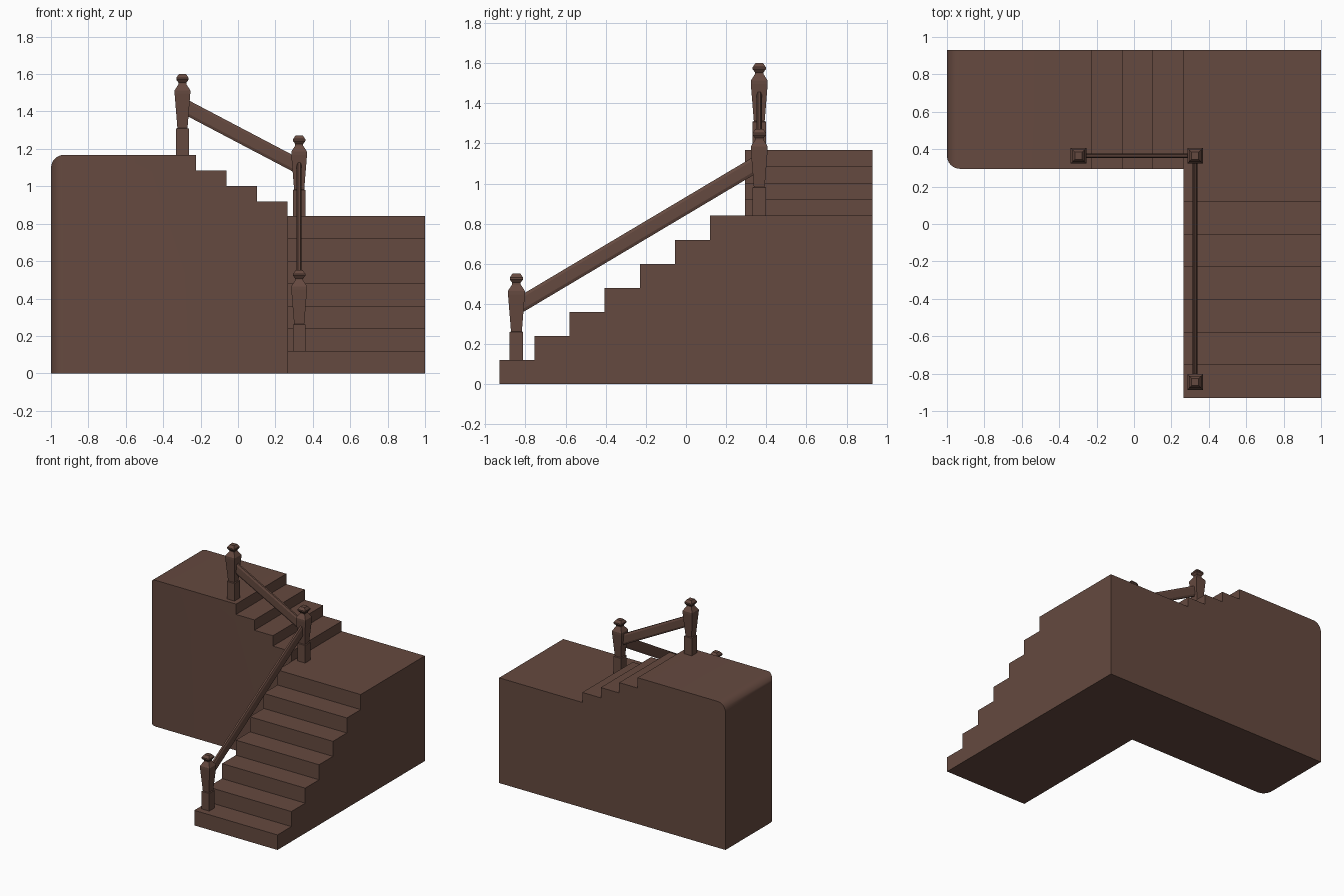
import bpy, bmesh, math
from mathutils import Vector

if "Cube" in bpy.data.objects:
    bpy.data.objects.remove(bpy.data.objects["Cube"])

wood = bpy.data.materials.new("brown_wood")
wood.diffuse_color = (0.13, 0.067, 0.05, 1)
wood.use_nodes = True
wood.node_tree.nodes["Principled BSDF"].inputs["Base Color"].default_value = wood.diffuse_color


def finish(bm, name):
    bmesh.ops.recalc_face_normals(bm, faces=bm.faces)
    me = bpy.data.meshes.new(name)
    bm.to_mesh(me)
    bm.free()
    ob = bpy.data.objects.new(name, me)
    me.materials.append(wood)
    bpy.context.collection.objects.link(ob)
    return ob


def loft(bm, rings):
    """Skin a list of point rings and cap both ends."""
    vs = [[bm.verts.new(p) for p in r] for r in rings]
    n = len(vs[0])
    for a, b in zip(vs, vs[1:]):
        for i in range(n):
            bm.faces.new((a[i], a[(i + 1) % n], b[(i + 1) % n], b[i]))
    bm.faces.new(vs[0])
    bm.faces.new(vs[-1])


def step_profile(start, run, rise0, rise, count, end):
    """Stepped outline as (distance, height) pairs, closed down to the floor."""
    pts = [(start, 0)]
    for i in range(count):
        z = rise0 + rise * i
        pts += [(start + run * i, z),
                (start + run * (i + 1) if i < count - 1 else end, z)]
    return pts + [(end, 0)]


IN_X, IN_Y, BACK = 0.265, 0.295, 0.93

# Lower flight with the landing
bm = bmesh.new()
prof = step_profile(-BACK, 0.175, 0.12, 0.12, 7, BACK)
loft(bm, [[(x, y, z) for y, z in prof] for x in (IN_X, 1.0)])
stairs = finish(bm, "stair_body")

# Upper flight with the top platform, rounded at its far end
bm = bmesh.new()
prof = step_profile(-IN_X, 0.163, 0.92, 0.0827, 4, 1.0)
loft(bm, [[(-d, y, z) for d, z in prof] for y in (IN_Y, BACK)])
edges = []
for e in bm.edges:
    a, b = (v.co for v in e.verts)
    if max(a.x, b.x) < -0.99:
        upright_front = max(a.y, b.y) < IN_Y + 0.01
        top = min(a.z, b.z) > 1.0
        if upright_front or top:
            edges.append(e)
bmesh.ops.bevel(bm, geom=edges, offset=0.07, segments=6, profile=0.5,
                affect='EDGES')
upper = finish(bm, "upper_flight")

# Join the flights into one solid
mod = stairs.modifiers.new("join", 'BOOLEAN')
mod.operation, mod.solver, mod.object = 'UNION', 'EXACT', upper
bpy.context.view_layer.objects.active = stairs
stairs.select_set(True)
bpy.ops.object.modifier_apply(modifier="join")
bpy.data.objects.remove(upper)
bpy.ops.object.shade_smooth_by_angle(angle=math.radians(30))

# Square newel posts: block, flared shaft, neck, faceted finial
POST = [(0.034, 0), (0.034, 0.14), (0.027, 0.143), (0.042, 0.328),
        (0.042, 0.345), (0.021, 0.378), (0.021, 0.386), (0.033, 0.402),
        (0.033, 0.412), (0.019, 0.432)]
BASES = {"bottom_newel": Vector((0.327, -0.845, 0.12)),
         "landing_newel": Vector((0.327, 0.365, 0.84)),
         "top_newel": Vector((-0.297, 0.365, 1.168))}
for name, base in BASES.items():
    bm = bmesh.new()
    loft(bm, [[base + Vector((sx * r, sy * r, z))
               for sx, sy in ((-1, -1), (1, -1), (1, 1), (-1, 1))]
              for r, z in POST])
    finish(bm, name)


# Handrails: tall narrow section with chamfered edges
SECTION = [(-0.013, -0.025), (-0.007, -0.039), (0.007, -0.039), (0.013, -0.025),
           (0.013, 0.025), (0.007, 0.039), (-0.007, 0.039), (-0.013, 0.025)]


def handrail(name, a, b):
    lift = Vector((0, 0, 0.265))
    d = (b - a).normalized()
    side = d.cross(Vector((0, 0, 1))).normalized()
    up = side.cross(d)
    bm = bmesh.new()
    loft(bm, [[p + lift + side * u + up * v for u, v in SECTION] for p in (a, b)])
    finish(bm, name)


handrail("lower_handrail", BASES["bottom_newel"], BASES["landing_newel"])
handrail("upper_handrail", BASES["landing_newel"], BASES["top_newel"])
